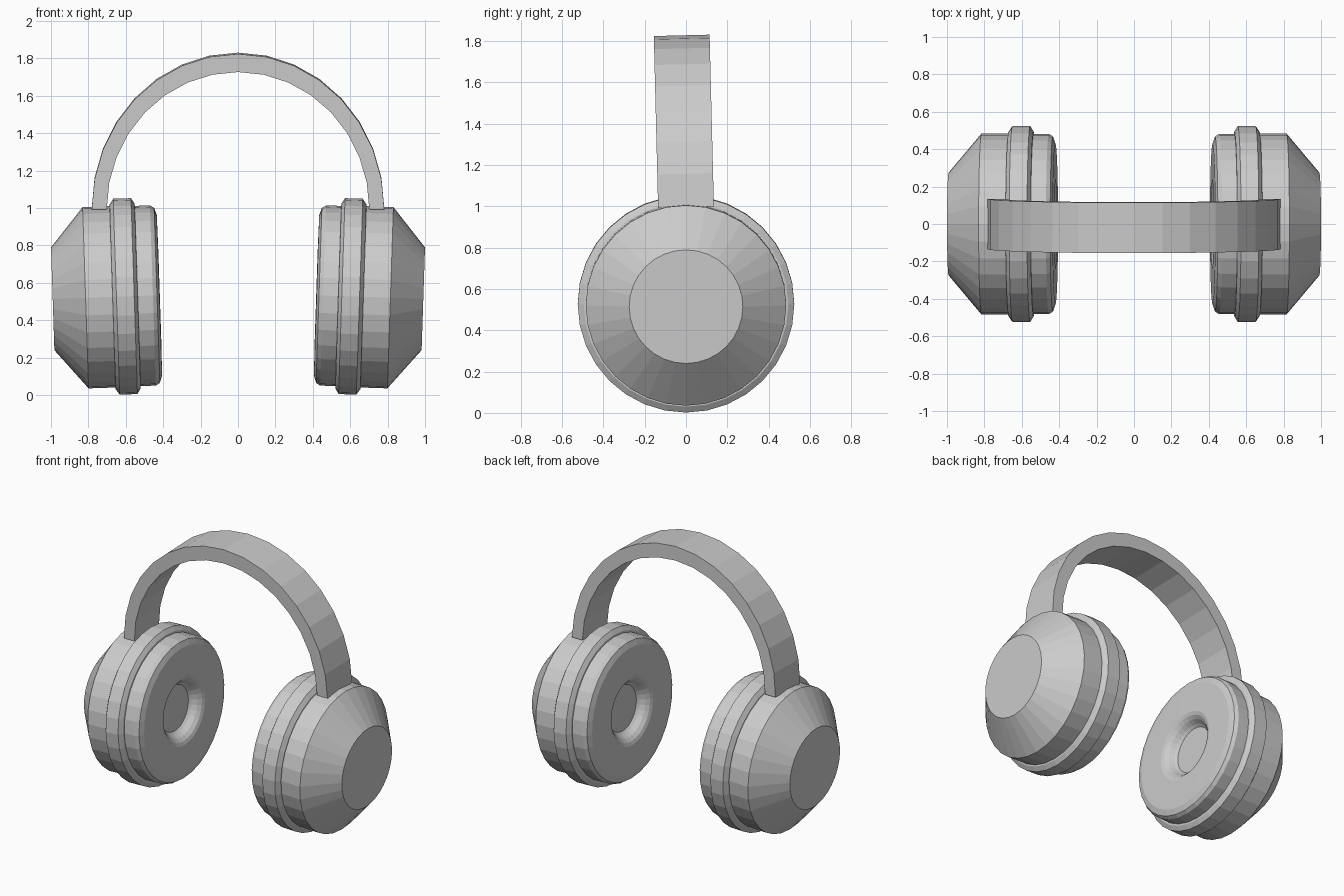
import bpy, bmesh
from math import sin, cos, pi
from mathutils import Matrix, Vector

if "Cube" in bpy.data.objects:
    bpy.data.objects.remove(bpy.data.objects["Cube"])

SIDES = 32
TILT = 0.033
CENTRE = Vector((0.6, 0, 0.527))


def finish(bm, name):
    bmesh.ops.recalc_face_normals(bm, faces=bm.faces)
    mesh = bpy.data.meshes.new(name)
    bm.to_mesh(mesh)
    bm.free()
    obj = bpy.data.objects.new(name, mesh)
    bpy.context.collection.objects.link(obj)
    return obj


def lathe(name, profile, side):
    """Revolve (x, radius) points about the tilted cup axis, capping both ends."""
    bm = bmesh.new()
    place = (Matrix.Diagonal((side, 1, 1, 1)) @ Matrix.Translation(CENTRE)
             @ Matrix.Rotation(TILT, 4, 'Y'))
    rings = []
    for x, r in profile:
        rings.append([bm.verts.new(place @ Vector((x - CENTRE.x, r * sin(2 * pi * i / SIDES),
                                                   r * cos(2 * pi * i / SIDES))))
                      for i in range(SIDES)])
    for a, b in zip(rings, rings[1:]):
        for i in range(SIDES):
            j = (i + 1) % SIDES
            bm.faces.new((a[i], a[j], b[j], b[i]))
    bm.faces.new(rings[0])
    bm.faces.new(rings[-1])
    return finish(bm, name)


def headband(rx_out, rz_out, rx_in, rz_in, width, steps=16):
    """Half-elliptical strap, leaning slightly forward."""
    bm = bmesh.new()
    lean = Matrix.Translation((0, 0, 0.995)) @ Matrix.Rotation(0.025, 4, 'X')
    sections = []
    for i in range(steps + 1):
        c, s = cos(pi * i / steps), sin(pi * i / steps)
        corners = [(rx_out, rz_out, -1), (rx_out, rz_out, 1), (rx_in, rz_in, 1), (rx_in, rz_in, -1)]
        sections.append([bm.verts.new(lean @ Vector((rx * c, y * width / 2, rz * s)))
                         for rx, rz, y in corners])
    for a, b in zip(sections, sections[1:]):
        for k in range(4):
            m = (k + 1) % 4
            bm.faces.new((a[k], a[m], b[m], b[k]))
    bm.faces.new(sections[0])
    bm.faces.new(sections[-1])
    return finish(bm, "headband")


# profiles from the outside of the cup towards the head
shell = [(0.991, 0.275), (0.815, 0.485), (0.67, 0.485), (0.62, 0.485)]
rim = [(0.672, 0.47), (0.67, 0.495), (0.65, 0.524), (0.555, 0.524), (0.537, 0.495), (0.535, 0.47)]
cushion = [(0.58, 0.482), (0.455, 0.482), (0.433, 0.468), (0.42, 0.43),
           (0.418, 0.235), (0.426, 0.212), (0.445, 0.19), (0.475, 0.17), (0.49, 0.155)]

for side, label in ((1, "right"), (-1, "left")):
    lathe(label + "_cup_shell", shell, side)
    lathe(label + "_cup_rim", rim, side)
    lathe(label + "_ear_cushion", cushion, side)

headband(0.782, 0.832, 0.702, 0.735, 0.27)
